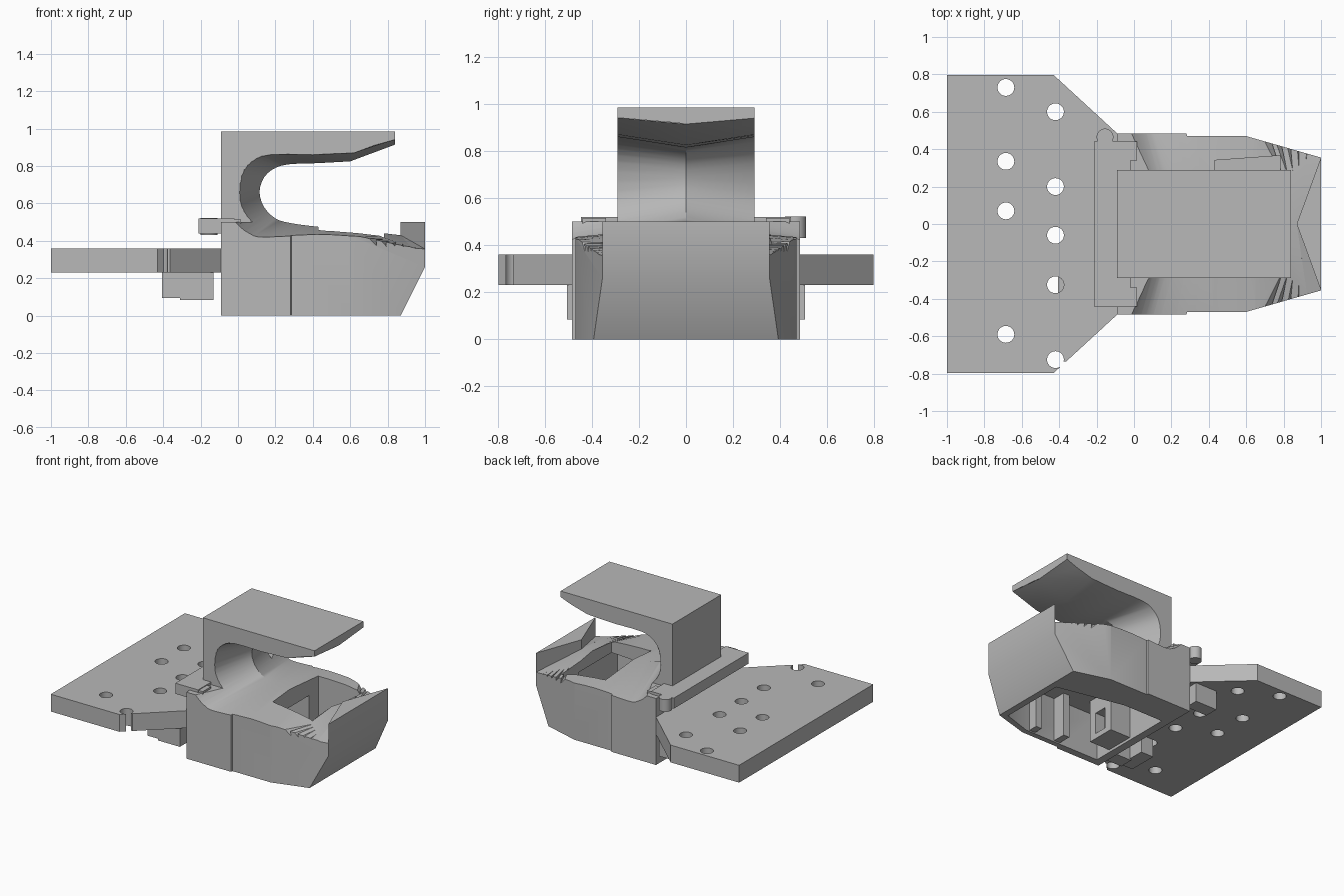
import bpy, bmesh, math
from mathutils import Vector

if "Cube" in bpy.data.objects:
    bpy.data.objects.remove(bpy.data.objects["Cube"], do_unlink=True)

grey = bpy.data.materials.new("plain grey")
grey.use_nodes = True
grey.diffuse_color = (0.48, 0.48, 0.48, 1)
grey.node_tree.nodes["Principled BSDF"].inputs["Base Color"].default_value = grey.diffuse_color


def finish(name, bm):
    bmesh.ops.recalc_face_normals(bm, faces=bm.faces)
    mesh = bpy.data.meshes.new(name)
    bm.to_mesh(mesh)
    bm.free()
    mesh.materials.append(grey)
    obj = bpy.data.objects.new(name, mesh)
    bpy.context.collection.objects.link(obj)
    return obj


def loft(name, rings):
    """Skin closed rings of equal length and cap both ends."""
    bm = bmesh.new()
    rows = [[bm.verts.new(p) for p in ring] for ring in rings]
    n = len(rows[0])
    for a, b in zip(rows, rows[1:]):
        for i in range(n):
            j = (i + 1) % n
            bm.faces.new((a[i], a[j], b[j], b[i]))
    bm.faces.new(rows[0])
    bm.faces.new(rows[-1])
    return finish(name, bm)


def prism(name, plan, z0, z1):
    return loft(name, [[(x, y, z) for x, y in plan] for z in (z0, z1)])


def box(name, x, y, z):
    return prism(name, [(x[0], y[0]), (x[1], y[0]), (x[1], y[1]), (x[0], y[1])], *z)


def cylinder(name, x, y, r, z0, z1):
    turns = [math.tau * i / 32 for i in range(32)]
    return prism(name, [(x + r * math.cos(t), y + r * math.sin(t)) for t in turns], z0, z1)


def combine(target, tools, operation="DIFFERENCE"):
    bpy.context.view_layer.objects.active = target
    for tool in tools:
        tool.hide_render = True
        mod = target.modifiers.new("cut", "BOOLEAN")
        mod.operation, mod.solver, mod.object = operation, "EXACT", tool
        bpy.ops.object.modifier_apply(modifier=mod.name)
        bpy.data.objects.remove(tool, do_unlink=True)


def smooth(obj, degrees):
    bpy.ops.object.select_all(action="DESELECT")
    obj.select_set(True)
    bpy.context.view_layer.objects.active = obj
    bpy.ops.object.shade_smooth_by_angle(angle=math.radians(degrees))


def mirrored(half):
    return half + [(x, -y) for x, y in reversed(half)]


def rounded(points, steps=3):
    """Catmull-Rom curve through the points."""
    p = [Vector(q) for q in points]
    p = [p[0]] + p + [p[-1]]
    out = []
    for a, b, c, d in zip(p, p[1:], p[2:], p[3:]):
        for i in range(steps):
            t = i / steps
            out.append(0.5 * (2 * b + (c - a) * t + (2 * a - 5 * b + 4 * c - d) * t ** 2
                              + (3 * b - a - 3 * c + d) * t ** 3))
    return out + [p[-1]]


# Clamp body with a raked nose
body = prism("clamp_body", mirrored([(-0.09, 0.485), (0.28, 0.485), (0.285, 0.47),
                                     (0.6, 0.47), (1, 0.355)]), 0, 0.5)
rake = loft("rake", [[(0.87 - 0.05, y, -0.1), (1.2, y, -0.1), (1.2, y, 0.66)]
                     for y in (-0.6, 0.6)])
combine(body, [rake])

# Upper hook rising from the body
combine(body, [box("hook", (-0.09, 0.84), (-0.29, 0.29), (0.4, 0.985))], "UNION")

# Jaw opening with a ridge along its middle
ridge = [(0.65, 0.455), (0.43, 0.475), (0.28, 0.495), (0.2, 0.52), (0.14, 0.58), (0.115, 0.66),
         (0.14, 0.74), (0.2, 0.79), (0.28, 0.81), (0.42, 0.815)]
flank = [(0.65, 0.435), (0.43, 0.45), (0.2, 0.45), (0.12, 0.47), (0.05, 0.53), (0.01, 0.62),
         (0.02, 0.75), (0.075, 0.825), (0.17, 0.86), (0.4, 0.86)]
mid = [Vector((0.87, 0.43))] + rounded(ridge) + [
    Vector(q) for q in ((0.6, 0.825), (0.86, 0.922), (0.87, 0.93))]
side = [Vector((0.976, 0.37))] + rounded(flank) + [
    Vector(q) for q in ((0.62, 0.87), (0.86, 0.947), (0.976, 1.0))]
sections = []
for y in (-0.5, 0, 0.5):
    blend = [m.lerp(s, abs(y) / 0.29) if y == 0 else m + (s - m) * abs(y) / 0.29
             for m, s in zip(mid, side)]
    sections.append([(q.x, y, q.y) for q in blend])
combine(body, [loft("jaw", sections)])

# Fanned gripping teeth on both sides of the lower jaw
for sign in (-1, 1):
    for i in range(5):
        x = 0.67 + 0.055 * i
        bm = bmesh.new()
        tip = bm.verts.new((0.87, 0.02 * sign, 0.45))
        end = [bm.verts.new((px, 0.49 * sign, pz)) for px, pz in
               ((x - 0.01, 0.435), (x + 0.053, 0.36 - 0.005 * i), (x + 0.04, 0.47))]
        bm.faces.new(end)
        for j in range(3):
            bm.faces.new((tip, end[j], end[(j + 1) % 3]))
        combine(body, [finish("tooth_groove", bm)])

# Hollow underside and the window through the lower jaw
hollow = prism("hollow", [(-0.03, -0.43), (0.6, -0.43), (0.82, -0.36), (0.82, 0.15),
                          (0.3, 0.26), (-0.03, 0.26)], -0.1, 0.34)
window = prism("window", [(0.43, -0.2), (0.78, -0.23), (0.78, 0.365), (0.43, 0.34)], 0.12, 0.6)
combine(body, [hollow, window])
smooth(body, 28)

# Ribs inside the hollow
box("inner_rib", (0.3, 0.35), (-0.44, -0.33), (0.01, 0.35))
box("inner_post", (0.52, 0.57), (-0.44, -0.36), (0.01, 0.35))
inner_block = box("inner_block", (-0.04, 0.14), (-0.3, -0.08), (0.02, 0.35))
combine(inner_block, [box("slot", (0.06, 0.2), (-0.24, -0.14), (0.06, 0.22))])

# Mounting plate with drilled holes
plate = prism("mounting_plate", mirrored([(-1, 0.797), (-0.43, 0.797), (-0.085, 0.48)]),
              0.23, 0.36)
holes = {-0.685: (0.73, 0.335, 0.07, -0.59), -0.42: (0.6, 0.2, -0.06, -0.325, -0.725)}
drills = [cylinder("drill", x, y, 0.045, 0.1, 0.5) for x, ys in holes.items() for y in ys]
drills.append(box("edge_slot", (-0.42, -0.36), (-0.765, -0.735), (0.1, 0.5)))
combine(plate, drills)
smooth(plate, 25)

# Brackets below the plate
for sign, label in ((1, "back"), (-1, "front")):
    ys = sorted((0.4 * sign, 0.505 * sign))
    box("bracket_" + label, (-0.31, -0.13), ys, (0.085, 0.235))
    # Latch claws gripping the body
    ys = sorted((0.34 * sign, 0.44 * sign))
    box("latch_claw_" + label, (-0.05, 0.015), ys, (0.45, 0.515))
box("stop_block", (-0.405, -0.3), (-0.5, -0.28), (0.095, 0.235))

# Latch plate and its pivot peg
box("latch_plate", (-0.21, -0.02), (-0.445, 0.445), (0.44, 0.52))
peg = cylinder("pivot_peg", -0.155, 0.465, 0.045, 0.43, 0.522)
smooth(peg, 30)
